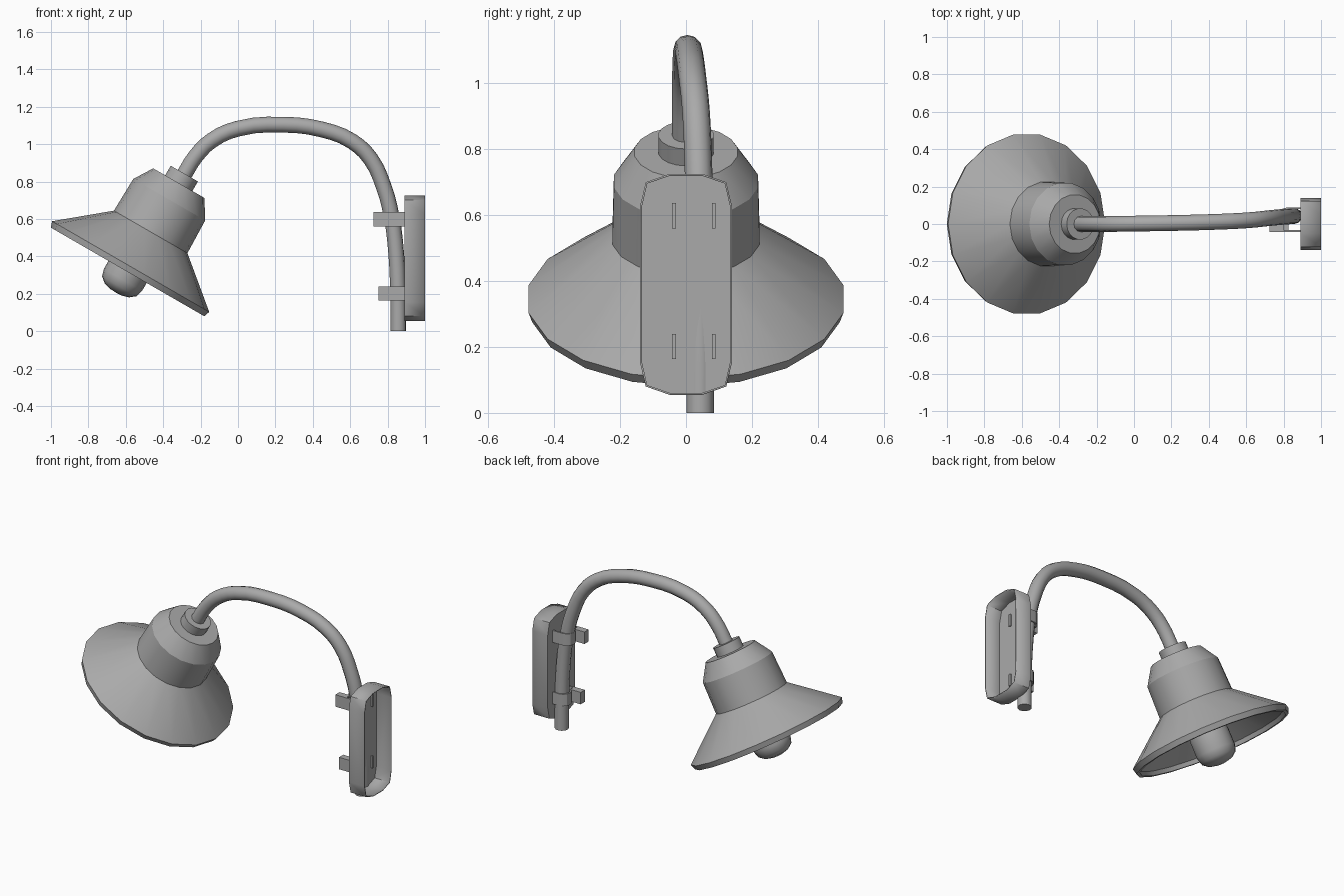
import bpy, bmesh, math
from mathutils import Matrix, Vector

default = bpy.data.objects.get("Cube")
if default:
    bpy.data.objects.remove(default, do_unlink=True)

grey = bpy.data.materials.new("grey metal")
grey.use_nodes = True
tone = (0.4, 0.4, 0.4, 1)
grey.diffuse_color = tone
grey.node_tree.nodes["Principled BSDF"].inputs["Base Color"].default_value = tone


def finish(obj, angle=30):
    obj.data.materials.append(grey)
    bpy.ops.object.select_all(action="DESELECT")
    obj.select_set(True)
    bpy.context.view_layer.objects.active = obj
    bpy.ops.object.shade_smooth_by_angle(angle=math.radians(angle))
    return obj


def from_bmesh(name, bm, angle=30):
    bmesh.ops.recalc_face_normals(bm, faces=bm.faces[:])
    mesh = bpy.data.meshes.new(name)
    bm.to_mesh(mesh)
    bm.free()
    obj = bpy.data.objects.new(name, mesh)
    bpy.context.collection.objects.link(obj)
    return finish(obj, angle)


# The lamp head tilts around y about the centre of its rim
HEAD = Matrix.Translation((-0.58, 0, 0.335)) @ Matrix.Rotation(math.radians(30), 4, "Y")


def lathe(name, profile, sides=18, angle=30):
    """Turn (radius, height) points around the axis of the lamp head."""
    bm = bmesh.new()
    verts = [bm.verts.new((r, 0, h)) for r, h in profile]
    edges = [bm.edges.new(pair) for pair in zip(verts, verts[1:])]
    bmesh.ops.spin(bm, geom=verts + edges, cent=(0, 0, 0), axis=(0, 0, 1),
                   angle=math.tau, steps=sides, use_merge=False)
    bmesh.ops.remove_doubles(bm, verts=bm.verts[:], dist=0.0005)
    bm.transform(HEAD)
    return from_bmesh(name, bm, angle)


def prism(name, outline, z0, z1):
    """Extrude an (x, y) outline upwards."""
    bm = bmesh.new()
    face = bm.faces.new([bm.verts.new((x, y, z0)) for x, y in outline])
    new = bmesh.ops.extrude_face_region(bm, geom=[face])["geom"]
    bmesh.ops.translate(bm, vec=(0, 0, z1 - z0),
                        verts=[v for v in new if isinstance(v, bmesh.types.BMVert)])
    return from_bmesh(name, bm)


# Shade with its lip, shoulder and hollow inside
lathe("lamp_shade", [
    (0, 0.527), (0.158, 0.527), (0.222, 0.425), (0.227, 0.226), (0.485, 0.012),
    (0.474, -0.021), (0.455, -0.021), (0.45, 0.005), (0.212, 0.215),
    (0.212, 0.41), (0, 0.41)])
lathe("neck_collar", [(0, 0.52), (0.084, 0.52), (0.084, 0.586), (0, 0.586)])

# Socket and rounded bulb
lathe("bulb_socket", [(0, 0.41), (0.075, 0.41), (0.075, 0.13), (0, 0.13)])
lathe("bulb", [(0, 0.15), (0.075, 0.15), (0.11, 0.09), (0.118, 0.03), (0.118, -0.07),
               (0.106, -0.11), (0.075, -0.135), (0.035, -0.146), (0, -0.148)], angle=50)

# Curved arm
path = [(-0.286, 0, 0.84), (-0.23, 0, 0.93), (-0.14, 0, 1.02), (0, 0.002, 1.083),
        (0.24, 0.006, 1.104), (0.45, 0.012, 1.078), (0.61, 0.02, 1.015),
        (0.71, 0.03, 0.92), (0.78, 0.037, 0.77), (0.82, 0.04, 0.62),
        (0.847, 0.042, 0.4), (0.856, 0.043, 0.18), (0.857, 0.043, 0)]
curve = bpy.data.curves.new("curved_arm", "CURVE")
curve.dimensions = "3D"
curve.resolution_u = 3
curve.bevel_depth = 0.042
curve.bevel_resolution = 4
curve.use_fill_caps = True
spline = curve.splines.new("BEZIER")
spline.bezier_points.add(len(path) - 1)
for point, co in zip(spline.bezier_points, path):
    point.co = co
    point.handle_left_type = point.handle_right_type = "AUTO"
arm = bpy.data.objects.new("curved_arm", curve)
bpy.context.collection.objects.link(arm)
bpy.ops.object.select_all(action="DESELECT")
arm.select_set(True)
bpy.context.view_layer.objects.active = arm
bpy.ops.object.convert(target="MESH")
finish(bpy.context.view_layer.objects.active, 50)

# Wall plate: a shallow tray with clipped corners, open towards the wall
corner = [(0.14, 0.235), (0.122, 0.31), (0.05, 0.335)]
quarter = corner + [(-y, z) for y, z in reversed(corner)]
outline = quarter + [(-y, -z) for y, z in quarter]
bm = bmesh.new()
front = [bm.verts.new((0.89, y, 0.39 + z)) for y, z in outline]
back = [bm.verts.new((1.0, y, 0.39 + z)) for y, z in outline]
bm.faces.new(front)
for i in range(len(front)):
    j = (i + 1) % len(front)
    bm.faces.new((front[i], front[j], back[j], back[i]))
plate = from_bmesh("wall_plate", bm, 20)
# Make the front face outward so the wall thickness grows inward
if plate.data.polygons[0].normal.x > 0:
    plate.data.flip_normals()
wall = plate.modifiers.new("wall", "SOLIDIFY")
wall.thickness = 0.006
wall.offset = -1

# Two clamps: a side strap, a strap hugging the arm, and a block that joins them
for label, tip, z0, z1 in (("upper", 0.725, 0.56, 0.637), ("lower", 0.752, 0.163, 0.24)):
    prism(label + "_clamp_strap",
          [(tip, -0.043), (0.905, -0.043), (0.905, -0.031), (tip, -0.031)], z0, z1)
    prism(label + "_clamp_block",
          [(tip, -0.043), (tip + 0.075, -0.043), (tip + 0.075, 0.0), (tip, 0.0)], z0, z1)
    x = tip + 0.095
    bend = [Vector((x + 0.048 * math.cos(a), 0.041 + 0.048 * math.sin(a)))
            for a in (math.radians(d) for d in (90, 120, 150, 180, 210, 240))]
    inner = [Vector((x, 0.041)) + (p - Vector((x, 0.041))) * 0.8 for p in bend]
    hug = [(0.905, 0.089)] + [tuple(p) for p in bend]
    hug += [tuple(p) for p in reversed(inner)] + [(0.905, 0.079)]
    prism(label + "_clamp_hug", hug, z0, z1)
